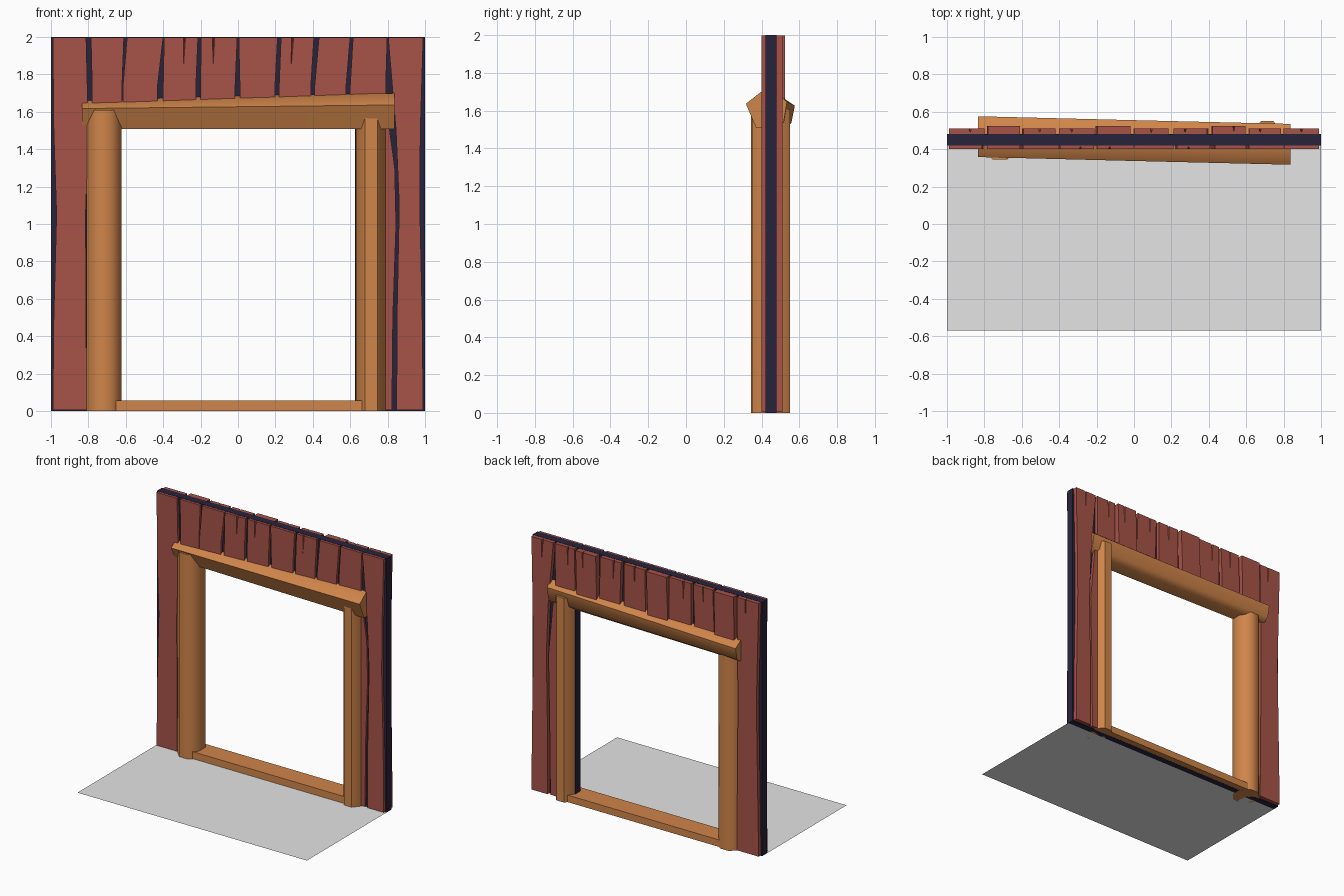
import bpy, bmesh, math, random

if "Cube" in bpy.data.objects:
    bpy.data.objects.remove(bpy.data.objects["Cube"])
random.seed(4)

def mat(name, c):
    m = bpy.data.materials.new(name)
    m.diffuse_color = (*c, 1)
    m.use_nodes = True
    m.node_tree.nodes["Principled BSDF"].inputs["Base Color"].default_value = m.diffuse_color
    return m

RED = mat("red_planks", (0.39, 0.087, 0.065))
WOOD = mat("orange_wood", (0.63, 0.235, 0.068))
DARK = mat("dark_core", (0.022, 0.017, 0.045))
GREY = mat("grey_floor", (0.78, 0.78, 0.78))

def finish(name, bm, m, smooth=False):
    bmesh.ops.recalc_face_normals(bm, faces=bm.faces)
    me = bpy.data.meshes.new(name)
    bm.to_mesh(me)
    bm.free()
    me.materials.append(m)
    if smooth:
        me.shade_smooth()
        me.set_sharp_from_angle(angle=math.radians(50))
    ob = bpy.data.objects.new(name, me)
    bpy.context.collection.objects.link(ob)
    return ob

def loft(name, rings, m, smooth=False):
    """Skin a list of equal-length point rings and cap both ends."""
    bm = bmesh.new()
    vs = [[bm.verts.new(p) for p in r] for r in rings]
    n = len(rings[0])
    for a, b in zip(vs, vs[1:]):
        for i in range(n):
            j = (i + 1) % n
            bm.faces.new((a[i], a[j], b[j], b[i]))
    bm.faces.new(vs[0])
    bm.faces.new(vs[-1])
    return finish(name, bm, m, smooth)

def box(name, x0, x1, y0, y1, z0, z1, m):
    return loft(name, [[(x0, y0, z), (x1, y0, z), (x1, y1, z), (x0, y1, z)] for z in (z0, z1)], m)

def plank(name, rows, y_in, y_out, crack=None):
    """rows: (z, left x, right x) from bottom to top; a crack notches the outer face at the top."""
    if crack is not None:
        zt, lt, rt = rows[-1]
        zb, lb, rb = rows[-2]
        zc = max(zt - 0.14, zb + 0.02)
        t = (zc - zb) / (zt - zb)
        rows = rows[:-1] + [(zc, lb + (lt - lb) * t, rb + (rt - rb) * t), rows[-1]]
    rings = []
    for i, (z, l, r) in enumerate(rows):
        top = i == len(rows) - 1
        c = l + (r - l) * (crack if crack is not None else 0.5)
        w = 0.006 if top and crack is not None else 0.001
        d = (y_in - y_out) * 0.6 if top and crack is not None else 0
        rings.append([(l, y_in, z), (r, y_in, z), (r, y_out, z), (c + w, y_out, z),
                      (c, y_out + d, z), (c - w, y_out, z), (l, y_out, z)])
    loft(name, rings, RED)

# floor sheet in front of the wall
bm = bmesh.new()
bm.faces.new([bm.verts.new(p) for p in ((-1, -.57, 0), (1, -.57, 0), (1, .43, 0), (-1, .43, 0))])
finish("floor_sheet", bm, GREY)

# dark core wall with a doorway
outline = [(-1, 0), (-1, 2), (1, 2), (1, 0), (.625, 0), (.625, 1.58), (-.65, 1.58), (-.65, 0)]
loft("wall_core", [[(x, y, z) for x, z in outline] for y in (.42, .48)], DARK)
box("core_sill", -.65, .625, .42, .48, 0, .04, DARK)

# front planks over the lintel: top left, top right, bottom left, bottom right
FRONT = [(-.786, -.61, -.78, -.62), (-.593, -.40, -.615, -.43), (-.395, -.214, -.40, -.225),
         (-.198, -.004, -.20, -.015), (.004, .212, .01, .198), (.23, .406, .22, .39),
         (.433, .60, .41, .578), (.615, .798, .60, .79)]
for i, (a, b, c, d) in enumerate(FRONT):
    plank(f"front_top_plank_{i + 1}", [(1.6, c, d), (1.74, c, d), (1.998, a, b)], .425, .40,
          {2: .6, 3: .35, 5: .35}.get(i))

# tall front planks beside the posts
plank("front_left_plank", [(.005, -.99, -.81), (.5, -.985, -.812), (1.05, -.97, -.815),
                           (1.5, -.985, -.80), (1.998, -.99, -.812)], .425, .40)
plank("front_right_plank", [(.005, .848, .99), (.5, .85, .985), (1.1, .862, .972),
                            (1.5, .845, .975), (1.998, .803, .99)], .425, .40)
plank("front_right_strip", [(.005, .70, .823), (.5, .70, .828), (1.0, .70, .845),
                            (1.3, .70, .838), (1.58, .70, .80)], .425, .405)

# back planks over the lintel
BACK = [(-.78, -.61), (-.59, -.42), (-.40, -.21), (-.195, -.02), (0, .185),
        (.21, .39), (.42, .595), (.615, .785)]
for i, (a, b) in enumerate(BACK):
    s = random.uniform(-.012, .012)
    plank(f"back_top_plank_{i + 1}", [(1.6, a + s, b + s), (1.74, a + s, b + s), (1.998, a, b)],
          .475, .525 if i in (0, 3, 6) else .51, random.choice((.35, .5, .65)) if i not in (0, 3) else None)

# tall back planks beside the posts
plank("back_left_plank", [(.005, -.99, -.80), (.6, -.98, -.805), (1.2, -.97, -.81),
                          (1.998, -.99, -.80)], .475, .51, .6)
plank("back_right_plank", [(.005, .85, .99), (.5, .85, .985), (1.1, .86, .975),
                           (1.5, .845, .98), (1.998, .80, .99)], .475, .51, .5)
plank("back_right_strip", [(.005, .70, .828), (.6, .70, .835), (1.1, .70, .845),
                           (1.58, .70, .80)], .475, .505)

# eight-sided log posts
def post(name, x0, x1, y0, y1, h):
    cx, cy = (x0 + x1) / 2, (y0 + y1) / 2
    k = 1 / math.cos(math.pi / 8)
    ring = [(cx + (x1 - x0) / 2 * k * math.cos(a), cy + (y1 - y0) / 2 * k * math.sin(a))
            for a in [(i + .5) * math.pi / 4 for i in range(8)]]
    loft(name, [[(x, y, z) for x, y in ring] for z in (0, h)], WOOD, True)

post("left_post", -.81, -.622, .345, .545, 1.61)
post("right_post", .632, .792, .35, .55, 1.61)

# slightly skewed log lintel
SECTION = [(-.055, 0), (.05, 0), (.09, .03), (.108, .13), (.05, .172), (-.03, .178), (-.11, .12)]
loft("lintel", [[(x, cy + y, 1.507 + z * s) for y, z in SECTION]
                for x, cy, s in ((-.835, .468, .92), (0, .447, 1.0), (.838, .427, 1.08))], WOOD, True)

# threshold board
box("threshold", -.68, .68, .37, .53, 0.001, .056, WOOD)
